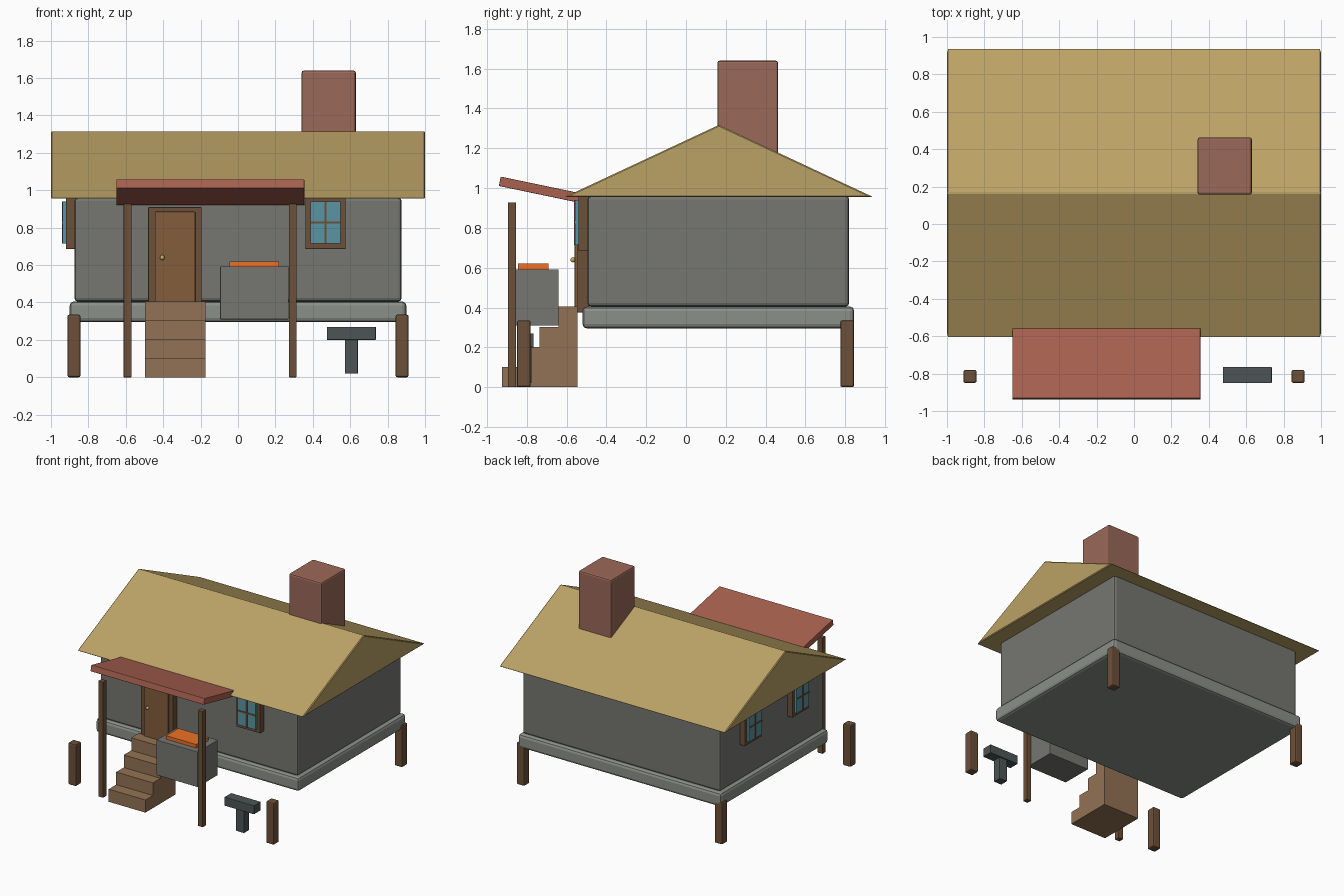
import bpy, bmesh
from math import radians
from mathutils import Matrix, Vector

if "Cube" in bpy.data.objects:
    bpy.data.objects.remove(bpy.data.objects["Cube"])

MATS = {}
COLORS = {
    "straw": (0.50, 0.36, 0.13), "brick": (0.33, 0.14, 0.10), "tile": (0.40, 0.12, 0.08),
    "timber": (0.15, 0.08, 0.04), "door_wood": (0.23, 0.11, 0.045), "stair_wood": (0.29, 0.17, 0.09),
    "glass": (0.10, 0.30, 0.36), "brass": (0.60, 0.42, 0.15), "ember": (0.85, 0.16, 0.02),
    "slate": (0.075, 0.09, 0.09), "stone": (0.18, 0.18, 0.165), "footing": (0.26, 0.28, 0.25),
}


def finish(bm, name, color, bevel=0.0, seg=2):
    bmesh.ops.recalc_face_normals(bm, faces=bm.faces)
    me = bpy.data.meshes.new(name)
    bm.to_mesh(me)
    bm.free()
    ob = bpy.data.objects.new(name, me)
    bpy.context.collection.objects.link(ob)
    if color not in MATS:
        MATS[color] = bpy.data.materials.new(color)
        MATS[color].diffuse_color = (*COLORS[color], 1)
    me.materials.append(MATS[color])
    if bevel:
        mod = ob.modifiers.new("bevel", 'BEVEL')
        mod.width, mod.segments = bevel, seg
    return ob


def box(name, x, y, z, color, bevel=0.0, rot=None):
    """Box from (min, max) ranges, optionally turned about its centre."""
    bm = bmesh.new()
    size = [r[1] - r[0] for r in (x, y, z)]
    mid = Vector([(r[0] + r[1]) / 2 for r in (x, y, z)])
    bmesh.ops.create_cube(bm, size=1, matrix=Matrix.Diagonal((*size, 1)))
    ob = finish(bm, name, color, bevel)
    ob.location = mid
    if rot:
        ob.rotation_euler = rot
    return ob


# House body
box("foundation", (-0.90, 0.90), (-0.52, 0.845), (0.295, 0.405), "footing", 0.022)
box("walls", (-0.875, 0.875), (-0.495, 0.82), (0.405, 0.96), "stone", 0.018)

# Gable roof extruded from a triangle
bm = bmesh.new()
tri = bm.faces.new([bm.verts.new((-1, y, z)) for y, z in ((-0.61, 0.955), (0.94, 0.955), (0.165, 1.317))])
ext = bmesh.ops.extrude_face_region(bm, geom=[tri])
bmesh.ops.translate(bm, vec=(2, 0, 0), verts=[v for v in ext["geom"] if isinstance(v, bmesh.types.BMVert)])
finish(bm, "roof", "straw", 0.006, 1)

box("chimney", (0.34, 0.63), (0.157, 0.463), (1.05, 1.64), "brick", 0.012)

# Corner legs
for sx, side in ((-1, "left"), (1, "right")):
    for y, end in ((-0.815, "front"), (0.81, "back")):
        cx = 0.877 * sx
        box(f"{end}_{side}_leg", (cx - 0.035, cx + 0.035), (y - 0.035, y + 0.035), (0, 0.335), "timber", 0.01)

# Porch
box("porch_roof", (-0.65, 0.355), (-0.94, -0.50), (0.965, 1.013), "tile", 0.003, (radians(-11.8), 0, 0))
for cx, side in ((-0.59, "left"), (0.293, "right")):
    box(f"porch_post_{side}", (cx - 0.021, cx + 0.021), (-0.895, -0.853), (0, 0.928), "timber", 0.003)

# Stairs
for i in range(4):
    y0 = -0.925 + 0.095 * i
    box(f"stair_step_{i + 1}", (-0.498, -0.173), (y0, y0 + 0.095), (0, 0.101 * (i + 1)), "stair_wood")

# Door
box("door_frame", (-0.48, -0.195), (-0.545, -0.485), (0.375, 0.91), "timber", 0.004)
box("door_panel", (-0.445, -0.228), (-0.56, -0.52), (0.395, 0.885), "door_wood", 0.006)
bm = bmesh.new()
bmesh.ops.create_uvsphere(bm, u_segments=12, v_segments=8, radius=0.013)
knob = finish(bm, "door_knob", "brass")
knob.location = (-0.405, -0.568, 0.64)
for p in knob.data.polygons:
    p.use_smooth = True


def window(name, place):
    """Window facing -y about the origin, wall plane at y = 0, put in place by a matrix."""
    parts = [
        box(name + "_frame", (-0.107, 0.107), (-0.042, 0.01), (-0.142, 0.142), "timber", 0.004),
        box(name + "_glass", (-0.08, 0.08), (-0.06, -0.03), (-0.113, 0.113), "glass"),
        box(name + "_upright_bar", (-0.006, 0.006), (-0.064, -0.05), (-0.113, 0.113), "timber"),
        box(name + "_cross_bar", (-0.08, 0.08), (-0.064, -0.05), (-0.006, 0.006), "timber"),
    ]
    for p in parts:
        p.matrix_world = place @ Matrix.Translation(p.location)


# Front window and two on the left wall
window("front_window", Matrix.Translation((0.468, -0.498, 0.828)))
for y, label in ((-0.14, "fore"), (0.46, "aft")):
    window(f"left_{label}_window", Matrix.Translation((-0.878, y, 0.828)) @ Matrix.Rotation(radians(-90), 4, 'Z'))

# Forge with glowing coals
box("forge", (-0.095, 0.27), (-0.895, -0.64), (0.31, 0.592), "stone", 0.003)
box("coals", (-0.045, 0.22), (-0.845, -0.69), (0.585, 0.62), "ember")

# Anvil
box("anvil_top", (0.475, 0.737), (-0.85, -0.765), (0.20, 0.27), "slate", 0.003)
box("anvil_stem", (0.571, 0.641), (-0.84, -0.775), (0.02, 0.205), "slate", 0.003)

for m in bpy.data.materials:
    if m.users and not m.is_grease_pencil:
        m.use_nodes = True
        m.node_tree.nodes["Principled BSDF"].inputs["Base Color"].default_value = m.diffuse_color
